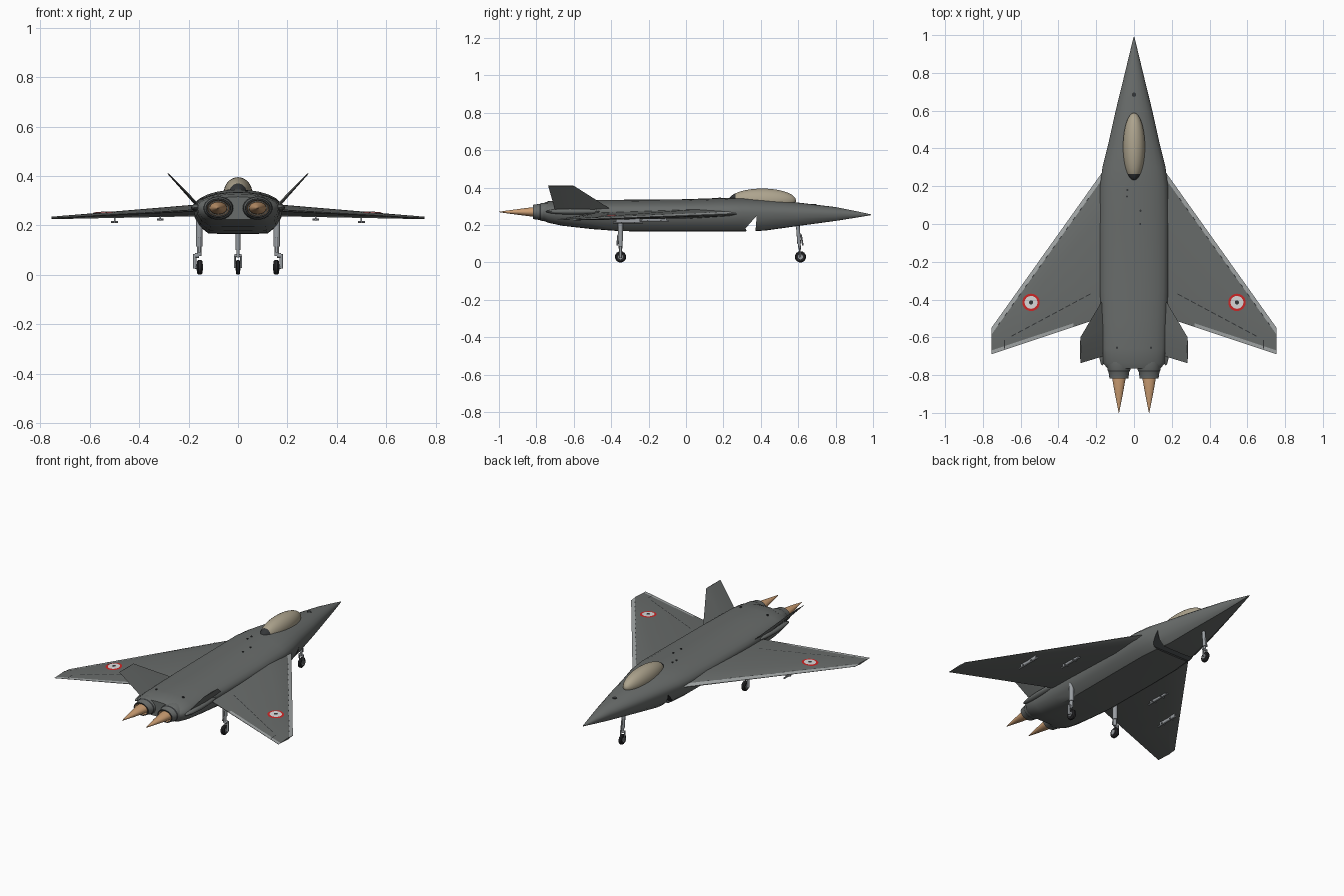
import bpy, bmesh
from math import sin, cos, pi, radians
from mathutils import Vector, Matrix

cube = bpy.data.objects.get("Cube")
if cube:
    bpy.data.objects.remove(cube, do_unlink=True)


def material(name, r, g, b):
    m = bpy.data.materials.new(name)
    m.use_nodes = True
    m.diffuse_color = (r, g, b, 1)
    m.node_tree.nodes["Principled BSDF"].inputs["Base Color"].default_value = (r, g, b, 1)
    return m


HULL = material("hull grey", .14, .15, .146)
EDGE = material("light edge grey", .36, .38, .38)
DARK = material("dark panel", .035, .038, .04)
GLASS = material("tinted canopy", .42, .37, .27)
FLAME = material("exhaust tan", .60, .34, .17)
STEEL = material("strut grey", .32, .34, .36)
TYRE = material("tyre black", .02, .02, .022)
RED = material("marking red", .62, .02, .02)
WHITE = material("marking white", .72, .72, .72)


def finish(name, bm, mats, mirror=False):
    """Turn a bmesh into an object, optionally mirrored across x."""
    bmesh.ops.recalc_face_normals(bm, faces=bm.faces)
    me = bpy.data.meshes.new(name)
    bm.to_mesh(me)
    bm.free()
    for m in mats:
        me.materials.append(m)
    ob = bpy.data.objects.new(name, me)
    bpy.context.collection.objects.link(ob)
    if mirror:
        ob.modifiers.new("Mirror", 'MIRROR')
    return ob


def loft(name, rings, mats, mirror=False, rule=None):
    """Skin closed rings of points; rule(ring, side) picks a material index."""
    bm = bmesh.new()
    vs = [[bm.verts.new(p) for p in r] for r in rings]
    n = len(vs[0])
    for i in range(len(vs) - 1):
        for j in range(n):
            k = (j + 1) % n
            f = bm.faces.new((vs[i][j], vs[i][k], vs[i + 1][k], vs[i + 1][j]))
            f.material_index = rule(i, j) if rule else 0
    bm.faces.new(vs[0])
    bm.faces.new(vs[-1])
    return finish(name, bm, mats, mirror)


def rod(bm, a, b, r1, r2=None, seg=12, mat=0):
    """Add a capped cylinder or cone between two points."""
    a, b = Vector(a), Vector(b)
    d = b - a
    m = Matrix.Translation((a + b) / 2) @ d.to_track_quat('Z', 'Y').to_matrix().to_4x4()
    new = bmesh.ops.create_cone(bm, cap_ends=True, segments=seg, radius1=r1,
                                radius2=r1 if r2 is None else r2, depth=d.length, matrix=m)
    for f in {f for v in new["verts"] for f in v.link_faces}:
        f.material_index = mat


# Fuselage: y, half width, top, chine height, bottom
stations = [(.99, .002, .257, .255, .253), (.9, .024, .276, .257, .238),
            (.8, .048, .296, .259, .222), (.6, .097, .32, .262, .195),
            (.42, .137, .337, .266, .17), (.3, .167, .345, .27, .166),
            (.2, .18, .345, .272, .165), (0, .182, .338, .273, .165),
            (-.35, .18, .335, .273, .167), (-.5, .175, .335, .273, .178),
            (-.66, .17, .334, .273, .196), (-.735, .165, .328, .272, .212),
            (-.765, .14, .316, .27, .224)]


def hull_ring(y, w, top, mid, bot):
    ring = [(w * cos(i * pi / 12), y, mid + (top - mid) * sin(i * pi / 12)) for i in range(13)]
    h = mid - bot
    under = [(.97, .35), (.87, .7), (.66, .98), (.3, 1)]
    ring += [(-w * a, y, mid - h * b) for a, b in under]
    return ring + [(w * a, y, mid - h * b) for a, b in reversed(under)]


fuselage = loft("fuselage", [hull_ring(*s) for s in stations], [HULL, DARK])

# Swept intake opening cut across the belly
notch = [(.378, .25), (.318, .182), (.335, .15), (.37, .15)]
cutter = loft("intake_cutter", [[(x, y, z) for y, z in notch] for x in (-.3, .3)],
              [HULL, DARK], rule=lambda i, j: 1)
cutter.hide_render = True
mod = fuselage.modifiers.new("Intake", 'BOOLEAN')
mod.operation, mod.solver, mod.object = 'DIFFERENCE', 'EXACT', cutter
bpy.context.view_layer.objects.active = fuselage
bpy.ops.object.modifier_apply(modifier=mod.name)
bpy.data.objects.remove(cutter, do_unlink=True)


# Wings: section points run from leading to trailing edge
def wing_section(x):
    le, te = .25 - 1.404 * (x - .185), -.505 - .333 * (x - .2)
    t = (x - .1) / .655
    mid, half = .264 - .034 * t, .026 - .021 * t
    ys = [le, le - .036, le + .28 * (te - le), te + .02, te]
    if ys[2] > ys[1] - .005:
        ys[2] = ys[1] - .005
    return [(y, mid, half * k) for y, k in zip(ys, (.08, .5, 1, .2, .08))]


def wing_top(x, y):
    s = wing_section(x)
    for (ya, m, ha), (yb, _, hb) in zip(s, s[1:]):
        if y >= yb:
            break
    return m + ha + (hb - ha) * (y - ya) / (yb - ya)


def wing_ring(x):
    s = wing_section(x)
    return [(x, y, m + h) for y, m, h in s] + [(x, y, m - h) for y, m, h in reversed(s)]


loft("wing", [wing_ring(x) for x in (.1, .19, .32, .45, .6, .755)], [HULL, EDGE], True,
     lambda i, j: 1 if j == 0 or (j == 3 and i >= 2) else 0)

# Round wing markings as thin stacked discs
for name, r, lift, mat in (("marking_ring", .046, .002, RED), ("marking_disc", .034, .0035, WHITE),
                           ("marking_dot", .011, .005, DARK)):
    bm = bmesh.new()
    pts = [(.545 + r * cos(i * pi / 16), -.415 + r * sin(i * pi / 16)) for i in range(32)]
    bm.faces.new([bm.verts.new((x, y, wing_top(x, y) + lift)) for x, y in pts])
    finish(name, bm, [mat], True)

# Control surface seams, drawn as dashes
bm = bmesh.new()


def dash(a, b, w=.0025):
    a, b = Vector(a), Vector(b)
    n = Vector((-(b - a).y, (b - a).x)).normalized() * w
    quad = [a + n, b + n, b - n, a - n]
    bm.faces.new([bm.verts.new((p.x, p.y, wing_top(p.x, p.y) + .0025)) for p in quad])


start, end = Vector((.23, -.37)), Vector((.66, -.6))
for i in range(12):
    dash(start.lerp(end, i / 12), start.lerp(end, (i + .7) / 12))
dash((.685, -.615), (.685, -.66))
for i in range(14):
    x = .24 + i * .036
    y = wing_section(x)[1][0]
    dash((x, y), (x + .011, y - .0155))
finish("wing_seams", bm, [DARK], True)

# Canted tail fins, with a blister at each root
base = [(.162, -.395, .28), (.172, -.56, .28), (.162, -.70, .28), (.152, -.56, .28)]
tip = [(.284, -.6, .41), (.286, -.66, .409), (.284, -.737, .41), (.281, -.66, .411)]
loft("tail_fin", [base, tip], [HULL], True)
bm = bmesh.new()
bmesh.ops.create_uvsphere(bm, u_segments=16, v_segments=10, radius=1, matrix=Matrix.Translation(
    (.168, -.6, .272)) @ Matrix.Diagonal((.022, .15, .016, 1)))
finish("tail_blister", bm, [HULL], True)

# Canopy with a dark rear frame
bm = bmesh.new()
bmesh.ops.create_uvsphere(bm, u_segments=32, v_segments=24, radius=1,
                          matrix=Matrix.Rotation(radians(90), 4, 'X'))
for v in bm.verts:
    v.co = (v.co.x * .058, .408 + v.co.y * .18, .331 + v.co.z * .064)
for f in bm.faces:
    f.material_index = int(f.calc_center_median().y < .262)
finish("canopy", bm, [GLASS, DARK])


# Engine nozzles and exhaust plumes
def oval(y, rx, rz):
    return [(.08 + rx * cos(i * pi / 12), y, .27 + rz * sin(i * pi / 12)) for i in range(24)]


loft("nozzle", [oval(*s) for s in ((-.73, .064, .05), (-.775, .06, .047), (-.782, .055, .043),
                                   (-.818, .05, .038), (-.818, .044, .032), (-.79, .04, .03))],
     [HULL, DARK, FLAME], True, lambda i, j: (0, 1, 0, 1, 2)[i])
loft("exhaust_plume", [oval(*s) for s in ((-.79, .036, .026), (-.82, .035, .025), (-.9, .021, .015),
                                          (-.96, .009, .007), (-1, .001, .001))], [FLAME], True)


# Landing gear
def wheel(bm, x, y, r=.03, half=.011):
    for a, b, ra, rb in ((-half, -half * .5, r * .8, r), (-half * .5, half * .5, r, r),
                         (half * .5, half, r, r * .8)):
        rod(bm, (x + a, y, r), (x + b, y, r), ra, rb, 24, 1)
    rod(bm, (x - half - .002, y, r), (x + half + .002, y, r), r * .45, seg=16)


bm = bmesh.new()
wheel(bm, .155, -.35)
rod(bm, (.157, -.35, .115), (.157, -.35, .25), .014)
rod(bm, (.157, -.35, .075), (.157, -.35, .12), .010)
rod(bm, (.157, -.35, .078), (.175, -.35, .078), .010)
rod(bm, (.175, -.35, .025), (.175, -.35, .085), .007)
rod(bm, (.175, -.35, .03), (.155, -.35, .03), .006)
rod(bm, (.157, -.368, .09), (.157, -.362, .15), .005)
finish("main_gear", bm, [STEEL, TYRE], True)

bm = bmesh.new()
wheel(bm, 0, .612, half=.009)
rod(bm, (0, .605, .1), (0, .597, .21), .010)
rod(bm, (0, .608, .07), (0, .605, .11), .007)
for s in (-1, 1):
    rod(bm, (s * .013, .612, .028), (s * .013, .608, .078), .004)
rod(bm, (-.015, .608, .078), (.015, .608, .078), .006)
rod(bm, (0, .625, .09), (0, .615, .15), .004)
finish("nose_gear", bm, [STEEL, TYRE])

# Underwing pylons with cross rails
bm = bmesh.new()
for x, y in ((.315, -.17), (.5, -.31)):
    z = wing_section(x)[0][1]
    size = Matrix.Diagonal((.006, .13, .03, 1))
    bmesh.ops.create_cube(bm, matrix=Matrix.Translation((x, y, z - .016)) @ size)
    rod(bm, (x, y - .08, z - .03), (x, y + .08, z - .03), .005, seg=8)
    for d in (-.035, .035):
        rod(bm, (x - .014, y + d, z - .03), (x + .014, y + d, z - .03), .004, seg=8)
finish("pylon", bm, [STEEL], True)

# Small dark ports on the upper hull
bm = bmesh.new()
for x, y, z, r in ((0, .685, .309, .012), (-.035, .18, .343, .006), (-.037, .145, .342, .005),
                   (.035, .07, .339, .006), (.033, 0, .337, .005), (-.09, -.655, .327, .006),
                   (.09, -.655, .327, .006)):
    rod(bm, (x, y, z - .006), (x, y, z + .003), r)
finish("hull_ports", bm, [DARK])

# Smooth rounded surfaces, keep sharp edges
for ob in bpy.context.scene.objects:
    ob.select_set(ob.type == 'MESH')
bpy.context.view_layer.objects.active = fuselage
bpy.ops.object.shade_smooth_by_angle(angle=radians(35))
